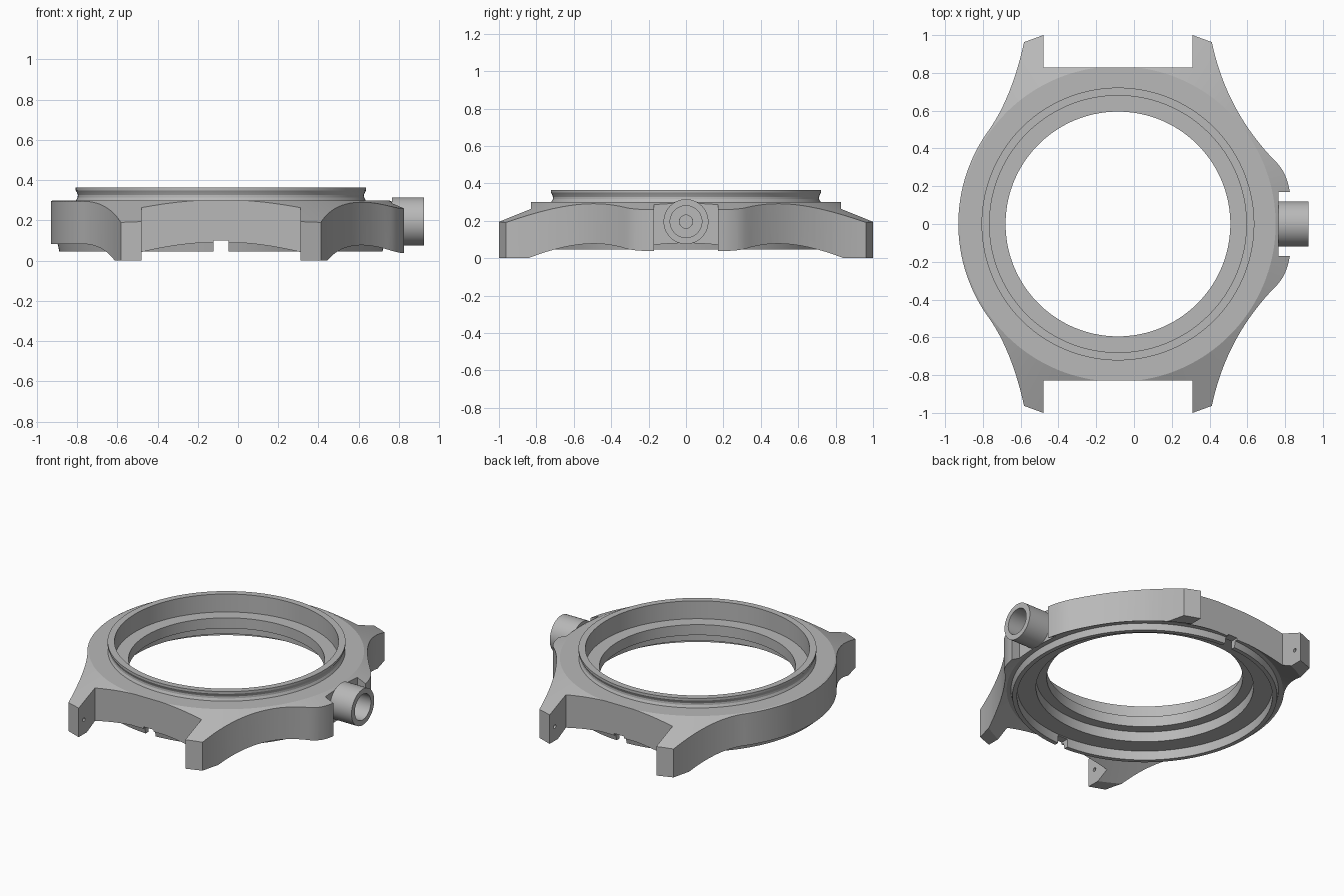
import bpy, bmesh
from math import sin, cos, pi, radians
from mathutils import Vector, Matrix

CX = -0.085          # axis of the round case
SEGMENTS = 144

cube = bpy.data.objects.get("Cube")
if cube:
    bpy.data.objects.remove(cube, do_unlink=True)

steel = bpy.data.materials.new("brushed_steel")
steel.use_nodes = True
steel.diffuse_color = (0.48, 0.48, 0.48, 1)
steel.node_tree.nodes["Principled BSDF"].inputs["Base Color"].default_value = (0.48, 0.48, 0.48, 1)


def make_object(name, bm):
    bmesh.ops.recalc_face_normals(bm, faces=bm.faces)
    mesh = bpy.data.meshes.new(name)
    bm.to_mesh(mesh)
    bm.free()
    mesh.materials.append(steel)
    obj = bpy.data.objects.new(name, mesh)
    bpy.context.collection.objects.link(obj)
    return obj


def revolve(name, profile, matrix, segments=SEGMENTS):
    """Spin a closed (radius, height) loop about the local z axis."""
    bm = bmesh.new()
    rings = []
    for i in range(segments):
        a = 2 * pi * i / segments
        rings.append([bm.verts.new((r * cos(a), r * sin(a), h)) for r, h in profile])
    n = len(profile)
    for i in range(segments):
        here, there = rings[i], rings[(i + 1) % segments]
        for j in range(n):
            k = (j + 1) % n
            bm.faces.new((here[j], there[j], there[k], here[k]))
    bm.transform(matrix)
    return make_object(name, bm)


def prism(name, outline, low, high):
    bm = bmesh.new()
    face = bm.faces.new([bm.verts.new((x, y, low)) for x, y in outline])
    top = bmesh.ops.extrude_face_region(bm, geom=[face])["geom"]
    moved = [v for v in top if isinstance(v, bmesh.types.BMVert)]
    bmesh.ops.translate(bm, verts=moved, vec=(0, 0, high - low))
    return make_object(name, bm)


def rod(name, radius, x0, x1, y, z):
    """Solid cylinder along x."""
    bm = bmesh.new()
    place = Matrix.Translation(((x0 + x1) / 2, y, z)) @ Matrix.Rotation(pi / 2, 4, "Y")
    bmesh.ops.create_cone(bm, cap_ends=True, segments=32, radius1=radius,
                          radius2=radius, depth=x1 - x0, matrix=place)
    return make_object(name, bm)


def activate(obj):
    bpy.ops.object.select_all(action="DESELECT")
    obj.select_set(True)
    bpy.context.view_layer.objects.active = obj


def boolean(obj, cutter, operation):
    cutter.hide_render = True
    mod = obj.modifiers.new("cut", "BOOLEAN")
    mod.operation, mod.solver, mod.object = operation, "EXACT", cutter
    activate(obj)
    bpy.ops.object.modifier_apply(modifier=mod.name)
    bpy.data.objects.remove(cutter, do_unlink=True)


def smooth(obj):
    activate(obj)
    bpy.ops.object.shade_smooth_by_angle(angle=radians(15))


def curve(p0, p1, p2, steps=16):
    p0, p1, p2 = Vector(p0), Vector(p1), Vector(p2)
    return [tuple(p0 * (1 - t) ** 2 + p1 * 2 * t * (1 - t) + p2 * t * t)
            for t in (i / steps for i in range(steps + 1))]


# Case section: rim, sloping lug tops, lug undersides, back rim, stepped bore
section = [
    (0.68, 0.365), (0.722, 0.365), (0.722, 0.35), (0.716, 0.34), (0.711, 0.327),
    (0.712, 0.315), (0.72, 0.30), (0.835, 0.30), (1.2, 0.139), (1.2, 0.0),
    (0.995, 0.0), (0.838, 0.087), (0.812, 0.087), (0.803, 0.045), (0.775, 0.045),
    (0.775, 0.107), (0.66, 0.107), (0.66, 0.175), (0.595, 0.175), (0.595, 0.245),
    (0.68, 0.245),
]
case = revolve("watch_case", section, Matrix.Translation((CX, 0, 0)))

# Plan outline: round flank, lugs, crown guard; mirrored front to back
half = []
for i in range(24):
    a = radians(180 - 36.3 * i / 24)
    half.append((CX + 0.845 * cos(a), 0.845 * sin(a)))
half += curve((-0.766, 0.5), (-0.645, 0.675), (-0.582, 0.963))
half += [(-0.48, 1.0), (-0.48, 0.828), (0.31, 0.828), (0.31, 1.0)]
half += curve((0.412, 0.963), (0.49, 0.59), (0.76, 0.32))
half += curve((0.76, 0.32), (0.81, 0.265), (0.825, 0.17), 6)[1:]
half += [(0.765, 0.17)]
outline = half + [(x, -y) for x, y in reversed(half[1:])]
boolean(case, prism("plan_cutter", outline, -0.2, 0.6), "INTERSECT")

# Opening slots in the back rim
slot = [(CX - 0.037, -0.9), (CX + 0.037, -0.9), (CX + 0.037, 0.9), (CX - 0.037, 0.9)]
boolean(case, prism("slot_cutter", slot, -0.1, 0.1), "DIFFERENCE")

# Strap bar holes in the lugs, and the stem hole
for side in (-1, 1):
    boolean(case, rod("bar_cutter", 0.012, -0.53, 0.36, side * 0.945, 0.095), "DIFFERENCE")
boolean(case, rod("stem_cutter", 0.035, 0.62, 0.85, 0, 0.195), "DIFFERENCE")
smooth(case)

# Hollow crown tube
tube = [(0.035, 0), (0.12, 0), (0.12, 0.16), (0.085, 0.16), (0.085, 0.03), (0.035, 0.03)]
crown = revolve("crown_tube", tube,
                Matrix.Translation((0.765, 0, 0.195)) @ Matrix.Rotation(pi / 2, 4, "Y"), 64)
smooth(crown)
